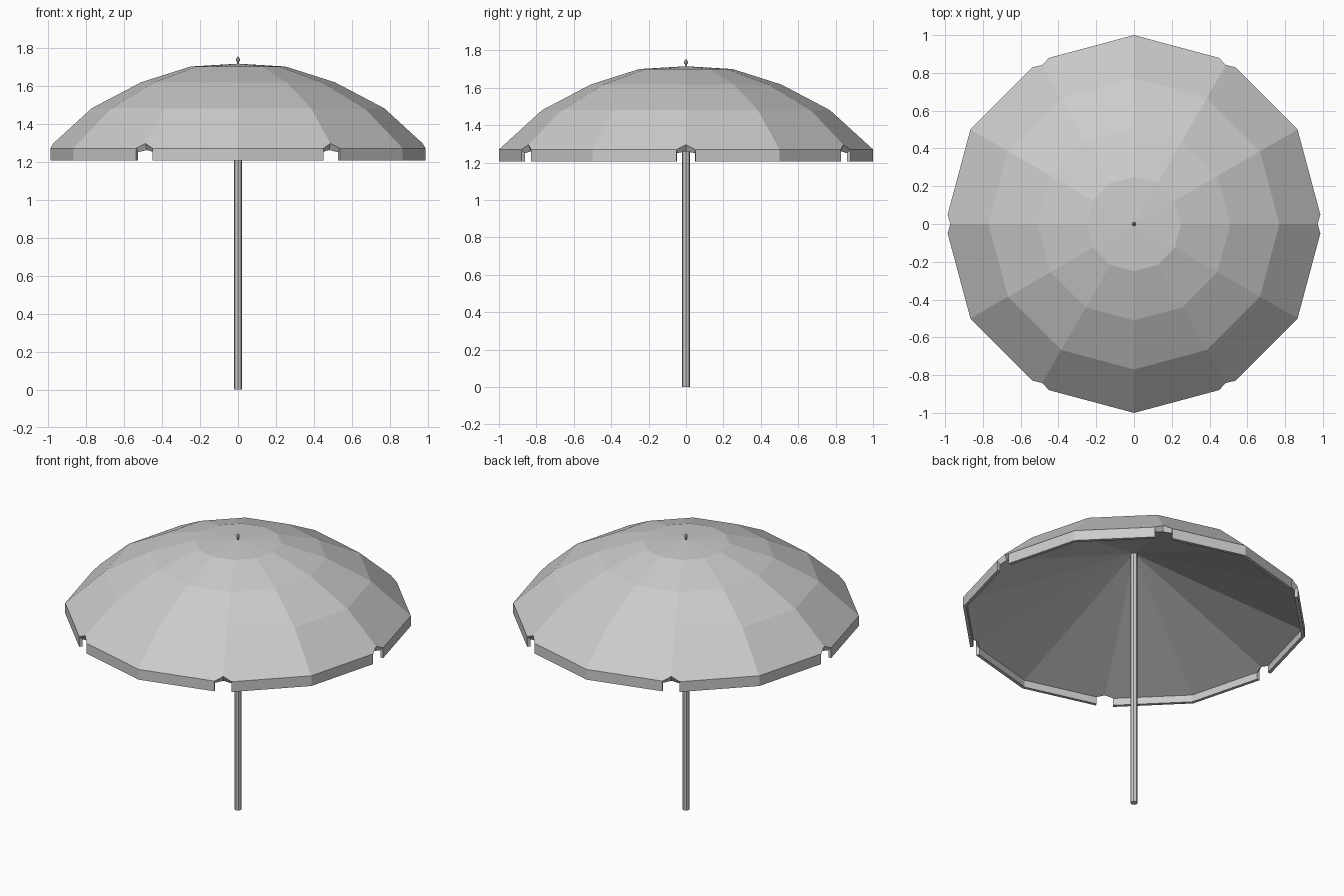
import bpy
import bmesh
from math import cos, sin, pi
from mathutils import Matrix, Vector

cube = bpy.data.objects.get("Cube")
if cube:
    bpy.data.objects.remove(cube, do_unlink=True)

grey = bpy.data.materials.new("plain grey")
grey.use_nodes = True
GREY = (0.6, 0.6, 0.6, 1)
grey.diffuse_color = GREY
grey.node_tree.nodes["Principled BSDF"].inputs["Base Color"].default_value = GREY


def finish(name, bm):
    """Weld, orient and link a mesh part."""
    bmesh.ops.remove_doubles(bm, verts=bm.verts, dist=0.0005)
    bmesh.ops.recalc_face_normals(bm, faces=bm.faces)
    mesh = bpy.data.meshes.new(name)
    bm.to_mesh(mesh)
    bm.free()
    mesh.materials.append(grey)
    obj = bpy.data.objects.new(name, mesh)
    bpy.context.collection.objects.link(obj)
    return obj


def rim(radius, z, t):
    """Point on one rim side: t = 0 at the notch rib, t = 1 at the plain rib."""
    start = Vector((radius, 0, z))
    end = Vector((radius * cos(pi / 6), radius * sin(pi / 6), z))
    return start.lerp(end, t)


def lathe(name, profile, sides):
    """Turned part from (radius, height) pairs."""
    bm = bmesh.new()
    rings = [[bm.verts.new((r * cos(2 * pi * i / sides), r * sin(2 * pi * i / sides), z))
              for i in range(sides)] for r, z in profile]
    for low, high in zip(rings, rings[1:]):
        for i in range(sides):
            j = (i + 1) % sides
            bm.faces.new((low[i], low[j], high[j], high[i]))
    bm.faces.new(rings[0][::-1])
    bm.faces.new(rings[-1])
    return finish(name, bm)


# Canopy: one of twelve sectors, with half a notch on its first rib
HEM, EDGE, INNER_EDGE, CUT = 1.205, 1.27, 1.25, 0.1
top, under = Vector((0, 0, 1.715)), Vector((0, 0, 1.66))
rings = [(0.25, 1.70), (0.51, 1.617), (0.77, 1.48)]
notch_out, notch_in = Vector((0.972, 0, 1.295)), Vector((0.957, 0, 1.26))
out_cut, out_end = rim(1, EDGE, CUT), rim(1, EDGE, 1)
in_cut, in_end = rim(0.98, INNER_EDGE, CUT), rim(0.98, INNER_EDGE, 1)
hem_cut, hem_end = rim(1, HEM, CUT), rim(1, HEM, 1)
hem_in_cut, hem_in_end = rim(0.98, HEM, CUT), rim(0.98, HEM, 1)

ribs = [(rim(r, z, 0), rim(r, z, 1)) for r, z in rings]
sector = [(top, *ribs[0])]
sector += [(a[0], b[0], b[1], a[1]) for a, b in zip(ribs, ribs[1:])]
sector += [
    (ribs[-1][0], notch_out, out_cut, out_end, ribs[-1][1]),
    (out_cut, hem_cut, hem_end, out_end),
    (hem_cut, hem_in_cut, hem_in_end, hem_end),
    (hem_in_cut, in_cut, in_end, hem_in_end),
    (under, in_end, in_cut, notch_in),
    (out_cut, in_cut, hem_in_cut, hem_cut),
    (notch_out, notch_in, in_cut, out_cut),
]
bm = bmesh.new()
for k in range(6):
    for side in (1, -1):
        place = Matrix.Rotation(k * pi / 3, 4, 'Z') @ Matrix.Diagonal((1, side, 1, 1))
        for face in sector:
            bm.faces.new([bm.verts.new(place @ p) for p in face])
finish("canopy", bm)

# Pole and the small tip on top
lathe("pole", [(0.021, 0), (0.021, 1.665)], 8)
lathe("tip", [(0.006, 1.70), (0.006, 1.725), (0.01, 1.73), (0.01, 1.74), (0.003, 1.752)], 8)
